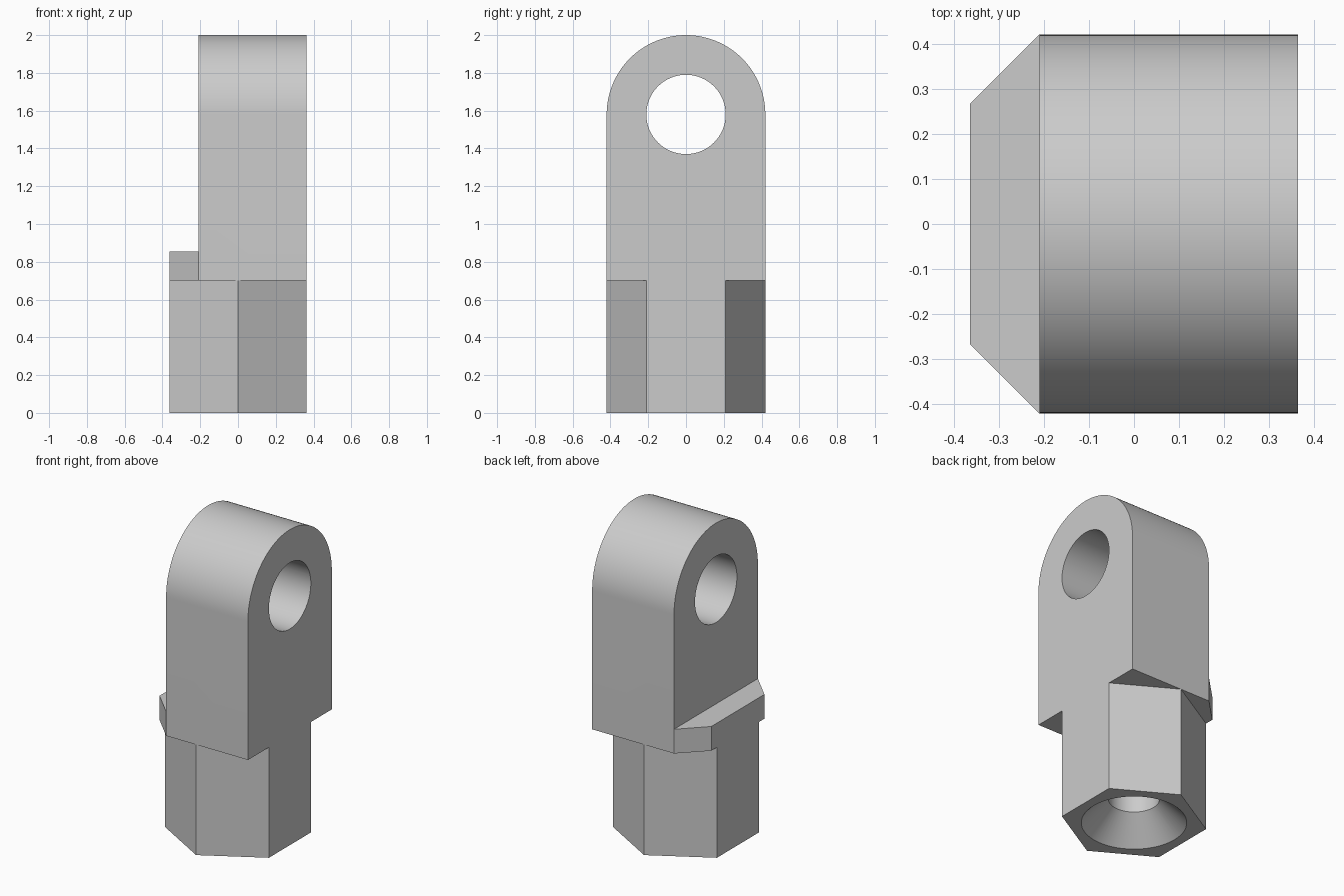
import bpy, bmesh
from math import cos, sin, pi, radians
from mathutils import Vector

cube = bpy.data.objects.get("Cube")
if cube:
    bpy.data.objects.remove(cube, do_unlink=True)

R = 0.42                      # hexagon corner radius and half width of the eye
FLAT = R * cos(pi / 6)        # hexagon flat distance
STEP_X, STEP_Z = -0.21, 0.70  # back of the eye block, top of the hex shank
EYE_Z = 2.0 - R

steel = bpy.data.materials.new("plain_grey")
steel.use_nodes = True
grey = (0.6, 0.6, 0.6, 1)
steel.diffuse_color = grey
steel.node_tree.nodes["Principled BSDF"].inputs["Base Color"].default_value = grey


def prism(name, outline, offset):
    """Extrude a closed outline of 3D points along an offset."""
    bm = bmesh.new()
    face = bm.faces.new([bm.verts.new(p) for p in outline])
    ext = bmesh.ops.extrude_face_region(bm, geom=[face])
    bmesh.ops.translate(bm, vec=Vector(offset),
                        verts=[g for g in ext["geom"] if isinstance(g, bmesh.types.BMVert)])
    return finish(name, bm)


def lathe(name, profile, steps=64):
    """Revolve an (r, z) profile that starts and ends on the z axis."""
    bm = bmesh.new()
    verts = [bm.verts.new((r, 0, z)) for r, z in profile]
    edges = [bm.edges.new(pair) for pair in zip(verts, verts[1:])]
    bmesh.ops.spin(bm, geom=verts + edges, cent=(0, 0, 0), axis=(0, 0, 1),
                   angle=2 * pi, steps=steps)
    bmesh.ops.remove_doubles(bm, verts=bm.verts, dist=1e-5)
    return finish(name, bm)


def finish(name, bm):
    bmesh.ops.recalc_face_normals(bm, faces=bm.faces)
    mesh = bpy.data.meshes.new(name)
    bm.to_mesh(mesh)
    bm.free()
    mesh.materials.append(steel)
    obj = bpy.data.objects.new(name, mesh)
    bpy.context.collection.objects.link(obj)
    return obj


def combine(target, other, operation):
    """Apply an exact boolean and remove the helper."""
    mod = target.modifiers.new(operation.lower(), "BOOLEAN")
    mod.operation, mod.solver, mod.object = operation, "EXACT", other
    bpy.context.view_layer.objects.active = target
    bpy.ops.object.modifier_apply(modifier=mod.name)
    bpy.data.objects.remove(other, do_unlink=True)


# Eye block: straight sides with a full round top
arc = [(STEP_X, R * cos(pi * i / 64), EYE_Z + R * sin(pi * i / 64)) for i in range(65)]
outline = [(STEP_X, R, STEP_Z)] + arc + [(STEP_X, -R, STEP_Z)]
fitting = prism("eye_fitting", outline, (FLAT - STEP_X, 0, 0))

# Hexagonal shank, corners toward front and back
hexagon = [(R * sin(pi * i / 3), R * cos(pi * i / 3), 0) for i in range(6)]
combine(fitting, prism("hex_shank", hexagon, (0, 0, STEP_Z)), "UNION")

# Chamfered ledge beside the eye block
depth = FLAT + STEP_X
ledge = [(STEP_X, -R, STEP_Z), (STEP_X, R, STEP_Z),
         (-FLAT, R - depth, STEP_Z), (-FLAT, depth - R, STEP_Z)]
combine(fitting, prism("ledge", ledge, (0, 0, depth)), "UNION")

# Cross hole through the eye
ring = [(-1, 0.21 * cos(pi * i / 32), EYE_Z + 0.21 * sin(pi * i / 32)) for i in range(64)]
combine(fitting, prism("eye_hole", ring, (2, 0, 0)), "DIFFERENCE")

# Countersunk blind bore in the bottom
bore = [(0, -0.05), (0.353, -0.05), (0.147, 0.156), (0.147, 0.85), (0, 0.85)]
combine(fitting, lathe("bore", bore), "DIFFERENCE")

bpy.ops.object.select_all(action="DESELECT")
fitting.select_set(True)
bpy.context.view_layer.objects.active = fitting
bpy.ops.object.shade_smooth_by_angle(angle=radians(30))
